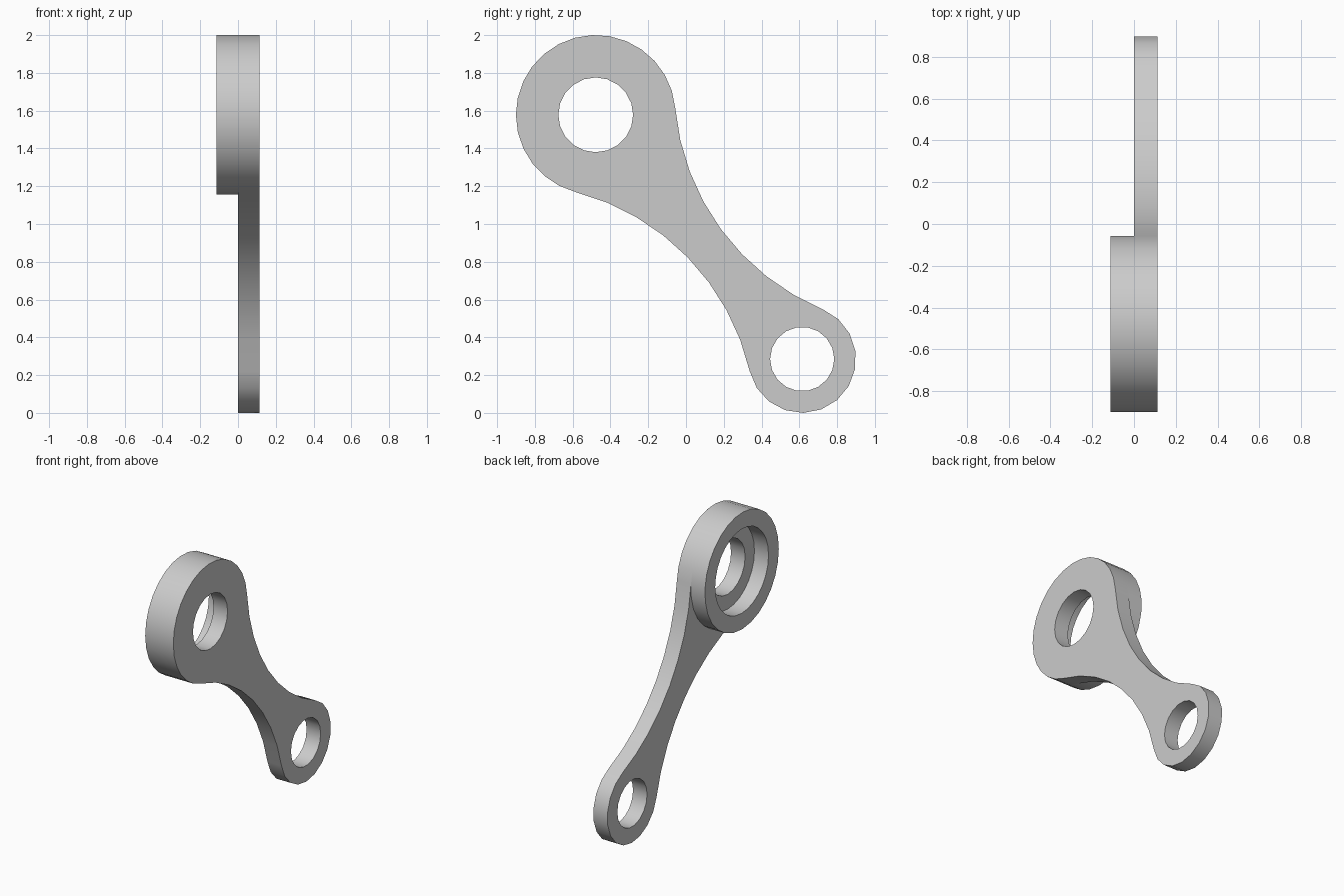
import bpy, bmesh
from math import sin, cos, pi, atan2, sqrt, radians
from mathutils import Vector

cube = bpy.data.objects.get("Cube")
if cube:
    bpy.data.objects.remove(cube, do_unlink=True)

grey = bpy.data.materials.new("plain grey")
grey.use_nodes = True
colour = (0.6, 0.6, 0.6, 1)
grey.diffuse_color = colour
grey.node_tree.nodes["Principled BSDF"].inputs["Base Color"].default_value = colour

# Link geometry in the (y, z) plane
BIG, BIG_R, BIG_HOLE = Vector((-0.478, 1.578)), 0.4225, 0.198
SMALL, SMALL_R, SMALL_HOLE = Vector((0.615, 0.285)), 0.285, 0.17
COUNTERBORE = 0.305
HALF = 0.1125
WAIST = 1.277  # radius of the concave sides


def arc(centre, r, a0, a1, n):
    """n + 1 points along an arc, both ends included."""
    return [centre + r * Vector((cos(a0 + (a1 - a0) * i / n), sin(a0 + (a1 - a0) * i / n)))
            for i in range(n + 1)]


def circle(centre, r, n):
    return arc(centre, r, 0, 2 * pi, n)[:-1]


def plate(name, loops, x0, x1):
    """Flat plate from an outline and its holes, thick from x0 to x1."""
    bm = bmesh.new()
    edges = []
    for loop in loops:
        vs = [bm.verts.new((x0, p.x, p.y)) for p in loop]
        edges += [bm.edges.new((v, vs[i - 1])) for i, v in enumerate(vs)]
    bmesh.ops.triangle_fill(bm, edges=edges, use_beauty=True, use_dissolve=False)
    ext = bmesh.ops.extrude_face_region(bm, geom=bm.faces[:], use_keep_orig=True)
    moved = [g for g in ext["geom"] if isinstance(g, bmesh.types.BMVert)]
    bmesh.ops.translate(bm, verts=moved, vec=(x1 - x0, 0, 0))
    bmesh.ops.recalc_face_normals(bm, faces=bm.faces[:])
    mesh = bpy.data.meshes.new(name)
    bm.to_mesh(mesh)
    bm.free()
    mesh.materials.append(grey)
    ob = bpy.data.objects.new(name, mesh)
    bpy.context.collection.objects.link(ob)
    bpy.ops.object.select_all(action="DESELECT")
    ob.select_set(True)
    bpy.context.view_layer.objects.active = ob
    bpy.ops.object.shade_smooth_by_angle(angle=radians(35))
    return ob


# Waist arcs are tangent to both eyes, one on each side of the axis
axis = SMALL - BIG
d = axis.length
turn = atan2(axis.y, axis.x)
ra, rb = BIG_R + WAIST, SMALL_R + WAIST
t = (ra * ra - rb * rb + d * d) / (2 * d)
h = sqrt(ra * ra - t * t)
big_a, small_a = atan2(h, t), atan2(h, t - d)


def waist(side):
    """Concave side from the big eye to the small eye."""
    f = BIG + axis.normalized() * t + Vector((-axis.y, axis.x)).normalized() * h * side
    return arc(f, WAIST, turn + side * (big_a + pi), turn + side * (small_a + pi), 8)


big_arc = arc(BIG, BIG_R, turn + big_a, turn + 2 * pi - big_a, 20)
small_arc = arc(SMALL, SMALL_R, turn - small_a, turn + small_a, 12)
outline = big_arc + waist(-1)[1:-1] + small_arc + waist(1)[::-1][1:-1]

# Link arm with an eye at each end
plate("link_arm", [outline, circle(BIG, BIG_HOLE, 20), circle(SMALL, SMALL_HOLE, 18)], 0, HALF)

# Raised boss ring with the wide counterbore
rim = big_arc + arc(BIG, BIG_R, turn - big_a, turn + big_a, 8)[1:-1]
plate("boss_ring", [rim, circle(BIG, COUNTERBORE, 28)], -HALF, 0)
